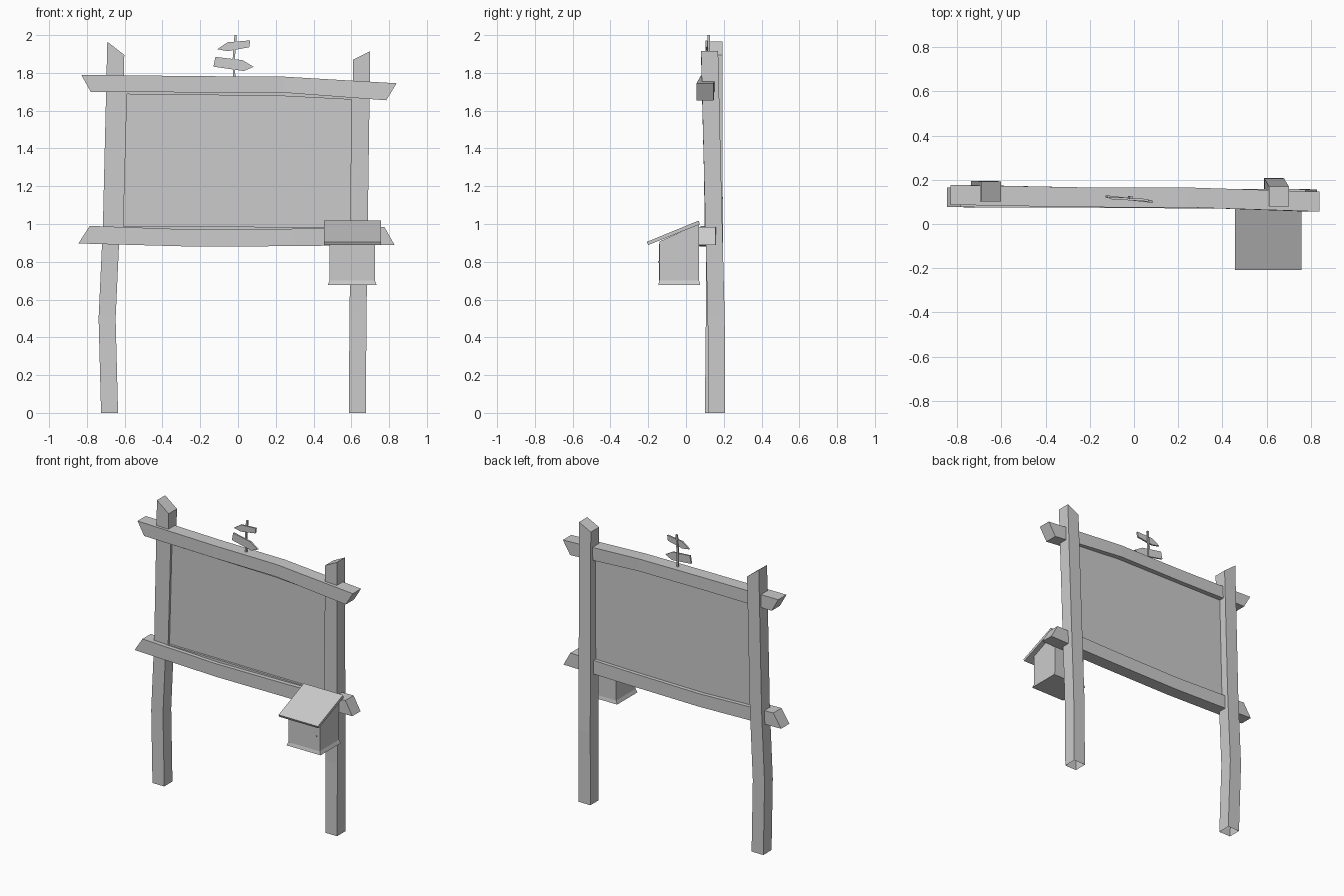
import bpy, bmesh
from mathutils import Vector

if "Cube" in bpy.data.objects:
    bpy.data.objects.remove(bpy.data.objects["Cube"])


def finish(name, bm):
    bmesh.ops.recalc_face_normals(bm, faces=bm.faces)
    me = bpy.data.meshes.new(name)
    bm.to_mesh(me)
    bm.free()
    ob = bpy.data.objects.new(name, me)
    bpy.context.collection.objects.link(ob)
    return ob


def loft(name, rings, cap_first=True):
    """Skin a list of equal-length corner rings."""
    bm = bmesh.new()
    vs = [[bm.verts.new(p) for p in r] for r in rings]
    n = len(vs[0])
    for a, b in zip(vs, vs[1:]):
        for i in range(n):
            j = (i + 1) % n
            bm.faces.new((a[i], a[j], b[j], b[i]))
    if cap_first:
        bm.faces.new(vs[0])
    bm.faces.new(vs[-1])
    return finish(name, bm)


def post(name, sections):
    # section: left x, front y, z at left, z at right
    w = 0.09
    loft(name, [[(x, y, zl), (x + w, y, zr), (x + w, y + w, zr), (x, y + w, zl)]
                for x, y, zl, zr in sections], cap_first=False)


def beam(name, sections):
    # section: top x, top z, bottom x, bottom z, front y
    d = 0.09
    loft(name, [[(xt, y, zt), (xt, y + d, zt), (xb, y + d, zb), (xb, y, zb)]
                for xt, zt, xb, zb, y in sections])


def box(name, x0, x1, y0, y1, z0, z1):
    loft(name, [[(x0, y0, z), (x1, y0, z), (x1, y1, z), (x0, y1, z)] for z in (z0, z1)])


# Crooked posts, open underneath
post("left_post", [(-0.725, 0.10, 0, 0), (-0.738, 0.105, 0.5, 0.5),
                   (-0.715, 0.105, 1.0, 1.0), (-0.692, 0.102, 1.965, 1.895)])
post("right_post", [(0.587, 0.117, 0, 0), (0.590, 0.115, 0.5, 0.5),
                    (0.597, 0.102, 1.0, 1.0), (0.610, 0.08, 1.87, 1.915)])

# Bent cross beams with slanted ends
beam("top_beam", [(-0.83, 1.79, -0.78, 1.70, 0.087), (-0.25, 1.783, -0.25, 1.697, 0.076),
                  (0.245, 1.78, 0.245, 1.695, 0.075), (0.84, 1.745, 0.785, 1.655, 0.056)])
beam("bottom_beam", [(-0.785, 0.99, -0.845, 0.897, 0.076), (-0.22, 0.97, -0.22, 0.88, 0.074),
                     (0.30, 0.975, 0.30, 0.883, 0.07), (0.775, 0.985, 0.828, 0.89, 0.067)])

# Board with a recessed front inside a thin frame
outline = [(-0.63, 0.103, 0.965), (-0.20, 0.101, 0.955), (0.615, 0.099, 0.96),
           (0.625, 0.09, 1.68), (0.22, 0.094, 1.71), (-0.61, 0.103, 1.71)]
bm = bmesh.new()
front = bm.faces.new([bm.verts.new(p) for p in outline])
back = [bm.verts.new((x, y + 0.035, z)) for x, y, z in outline]
bm.faces.new(back[::-1])
fv = list(front.verts)
for i in range(len(fv)):
    j = (i + 1) % len(fv)
    bm.faces.new((fv[j], fv[i], back[i], back[j]))
bm.normal_update()
inner = bmesh.ops.inset_region(bm, faces=[front], thickness=0.032)
bm.normal_update()
ext = bmesh.ops.extrude_discrete_faces(bm, faces=[front])
for f in ext["faces"]:
    for v in f.verts:
        v.co += Vector((0, 0.015, 0))
finish("notice_board", bm)

# Leaflet box hung on the right post
side = [(-0.14, 0.69), (0.07, 0.69), (0.07, 1.0), (-0.14, 0.908)]
loft("box_body", [[(x, y, z) for y, z in side] for x in (0.485, 0.725)])
loft("box_base", [[(x0, y0, z), (x1, y0, z), (x1, y1, z), (x0, y1, z)]
                  for x0, x1, y0, y1, z in ((0.475, 0.735, -0.147, 0.075, 0.676),
                                            (0.485, 0.725, -0.141, 0.07, 0.70))])
roof = [(-0.208, 0.905), (-0.200, 0.889), (0.073, 0.998), (0.067, 1.018)]
loft("box_roof", [[(x, y, z) for y, z in roof] for x in (0.456, 0.757)])
box("box_door", 0.505, 0.712, -0.144, -0.13, 0.70, 0.895)
box("box_knob", 0.70, 0.707, -0.149, -0.14, 0.795, 0.803)

# Small signpost on the top beam
r = 0.006
loft("sign_pole", [[(x - r, 0.12 - r, z), (x + r, 0.12 - r, z), (x + r, 0.12 + r, z), (x - r, 0.12 + r, z)]
                   for x, z in ((-0.02, 1.76), (-0.022, 1.88), (-0.013, 2.0))])


def arrow(name, pts, slope):
    loft(name, [[(x, 0.113 + slope * (x + 0.02) + dy, z) for x, z in pts] for dy in (-0.006, 0.005)])


arrow("upper_arrow", [(-0.11, 1.925), (-0.055, 1.962), (0.065, 1.972),
                      (0.06, 1.936), (-0.055, 1.915)], -0.06)
arrow("lower_arrow", [(-0.12, 1.885), (0.025, 1.867), (0.083, 1.832),
                      (0.03, 1.81), (-0.13, 1.833)], -0.11)
